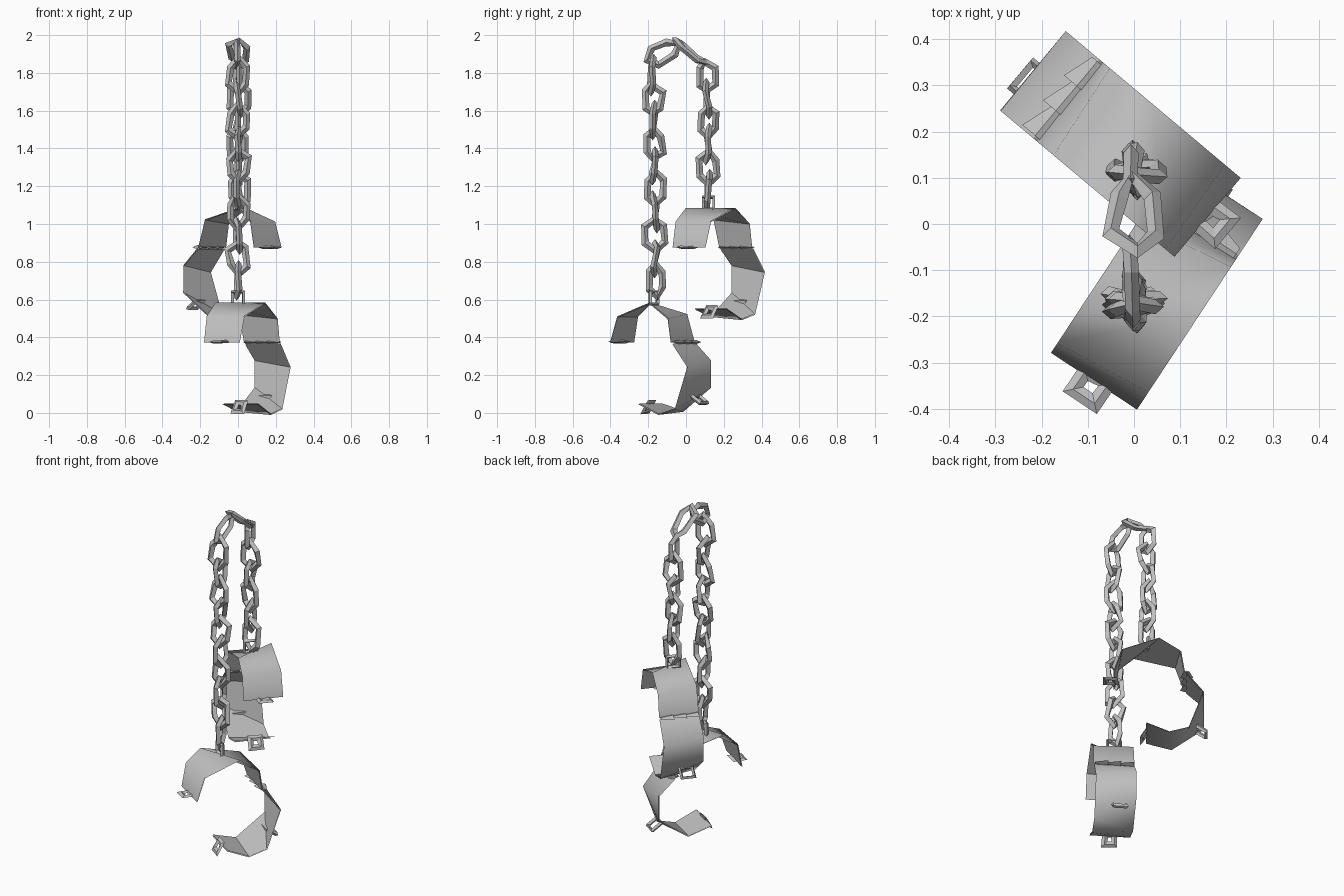
import bpy, bmesh, math, random
from mathutils import Matrix, Vector

random.seed(11)
cube = bpy.data.objects.get("Cube")
if cube:
    bpy.data.objects.remove(cube)

iron = bpy.data.materials.new("grey iron")
iron.use_nodes = True
GREY = (0.53, 0.53, 0.53, 1)
iron.diffuse_color = GREY
iron.node_tree.nodes["Principled BSDF"].inputs["Base Color"].default_value = GREY


def finish(name, bm, matrix, recalc=True):
    bm.transform(matrix)
    if recalc:
        bmesh.ops.recalc_face_normals(bm, faces=bm.faces[:])
    mesh = bpy.data.meshes.new(name)
    bm.to_mesh(mesh)
    bm.free()
    mesh.materials.append(iron)
    obj = bpy.data.objects.new(name, mesh)
    bpy.context.collection.objects.link(obj)
    return obj


def ring(name, half_w, half_l, bar, thick, matrix, sides=6, jitter=0.0):
    """Closed loop in the local XZ plane with a diamond section."""
    bm = bmesh.new()
    loops = []
    for i in range(sides):
        a = math.tau * (i + 0.5) / sides
        j = Vector([random.uniform(-jitter, jitter) for _ in range(3)])
        p = Vector((half_w * math.cos(a), 0, half_l * math.sin(a))) + j
        out = Vector((math.cos(a), 0, math.sin(a))) * bar
        side = Vector((0, thick, 0))
        loops.append([bm.verts.new(p + d) for d in (out, side, -out, -side)])
    for i in range(sides):
        m, n = loops[i], loops[(i + 1) % sides]
        for k in range(4):
            q = (k + 1) % 4
            bm.faces.new((m[k], m[q], n[q], n[k]))
    return finish(name, bm, matrix)


def frame(x_axis, y_axis, z_axis, origin):
    m = Matrix((x_axis, y_axis, z_axis)).transposed().to_4x4()
    m.translation = origin
    return m


# Half-cuff outline: (distance from hinge, bulge)
EDGE_A = [(0, 0), (0.02, 0.127), (0.14, 0.211), (0.345, 0.138), (0.39, 0)]
EDGE_B = [(0, 0), (0.048, 0.15), (0.28, 0.211), (0.365, 0.138), (0.39, 0)]
NEAR, FAR, MID = -0.133, 0.09, -0.022


def shell(name, near, far, matrix):
    """Thin curved plate: smooth outside, faceted inside."""
    bm = bmesh.new()
    centre = Vector((0.195, MID, 0.03))
    for inner in (False, True):
        rows = []
        for (a, b), (c, d) in zip(near, far):
            pair = [Vector((a, NEAR, b)), Vector((c, FAR, d))]
            if inner:
                for p in pair:
                    pull = Vector((centre.x - p.x, 0, centre.z - p.z))
                    p += pull.normalized() * 0.006
            rows.append([bm.verts.new(p) for p in pair])
        for r, s in zip(rows, rows[1:]):
            f = bm.faces.new((r[0], r[1], s[1], s[0]))
            f.smooth = not inner
            f.normal_update()
            away = f.calc_center_median() - centre
            away.y = 0
            if (f.normal.dot(away) < 0) != inner:
                f.normal_flip()
    # a mirrored frame turns the winding round
    if matrix.determinant() < 0:
        bmesh.ops.reverse_faces(bm, faces=bm.faces[:])
    return finish(name, bm, matrix, recalc=False)


def cuff(label, origin, angle):
    base = Matrix.Translation(origin) @ Matrix.Rotation(math.radians(angle), 4, "Z")
    y = Vector((0, 1, 0))
    halves = {
        "upper": frame(Vector((-1, 0, 0)), y, Vector((0, 0, 1)), Vector((0.2, 0, 0.373))),
        "lower": frame(Vector((-0.565, 0, -0.825)), y, Vector((0.825, 0, -0.565)),
                       Vector((0.208, 0, 0.368))),
    }
    for half, local in halves.items():
        m = base @ local
        edges = (EDGE_A, EDGE_B) if half == "upper" else (EDGE_B, EDGE_A)
        shell(f"{label}_{half}_shell", *edges, m)
        # staple standing on the outside, lying across the width
        ring(f"{label}_{half}_staple", 0.05, 0.045, 0.012, 0.012,
             m @ Matrix.Translation((0.2, 0, 0.235)) @ Matrix.Rotation(math.pi / 2, 4, "Z"), 4)
        # flat lock tab with a small hole at the free end
        ring(f"{label}_{half}_lock_tab", 0.037, 0.037, 0.023, 0.008,
             m @ Matrix.Translation((0.406, MID, 0.002)) @ Matrix.Rotation(math.pi / 2, 4, "X"),
             4, 0.003)
    # hinge knuckles between the halves
    for i, off in enumerate((-0.07, 0, 0.07)):
        bm = bmesh.new()
        bmesh.ops.create_cone(bm, cap_ends=True, segments=4, radius1=0.03,
                              radius2=0.012, depth=0.07)
        m = (base @ Matrix.Translation((0.21, MID + off, 0.375))
             @ Matrix.Diagonal((1.2, 1, 0.4, 1)) @ Matrix.Rotation(math.pi / 2, 4, "X"))
        finish(f"{label}_hinge_knuckle_{i + 1}", bm, m)


cuff("front_cuff", (0, -0.17, 0), 56.6)
cuff("back_cuff", (0, 0.12, 0.502), 140)

# Chain: (y, z, tilt in degrees), links alternate between two planes
links = [(-0.16 - 0.002 * i, 0.705 + 0.12 * i, 0) for i in range(10)]
links += [(-0.125, 1.912, -60), (0.025, 1.905, 52)]
links += [(0.11 + 0.002 * i, 1.785 - 0.121 * i, 0) for i in range(6)]
for i, (y, z, tilt) in enumerate(links):
    turn = math.pi / 2 if i % 2 == 0 else 0
    m = (Matrix.Translation((0, y, z)) @ Matrix.Rotation(math.radians(tilt), 4, "X")
         @ Matrix.Rotation(turn, 4, "Z"))
    length = 0.102 if tilt else 0.084
    ring(f"chain_link_{i + 1:02d}", 0.05, length, 0.021, 0.016, m, 6, 0.012)
